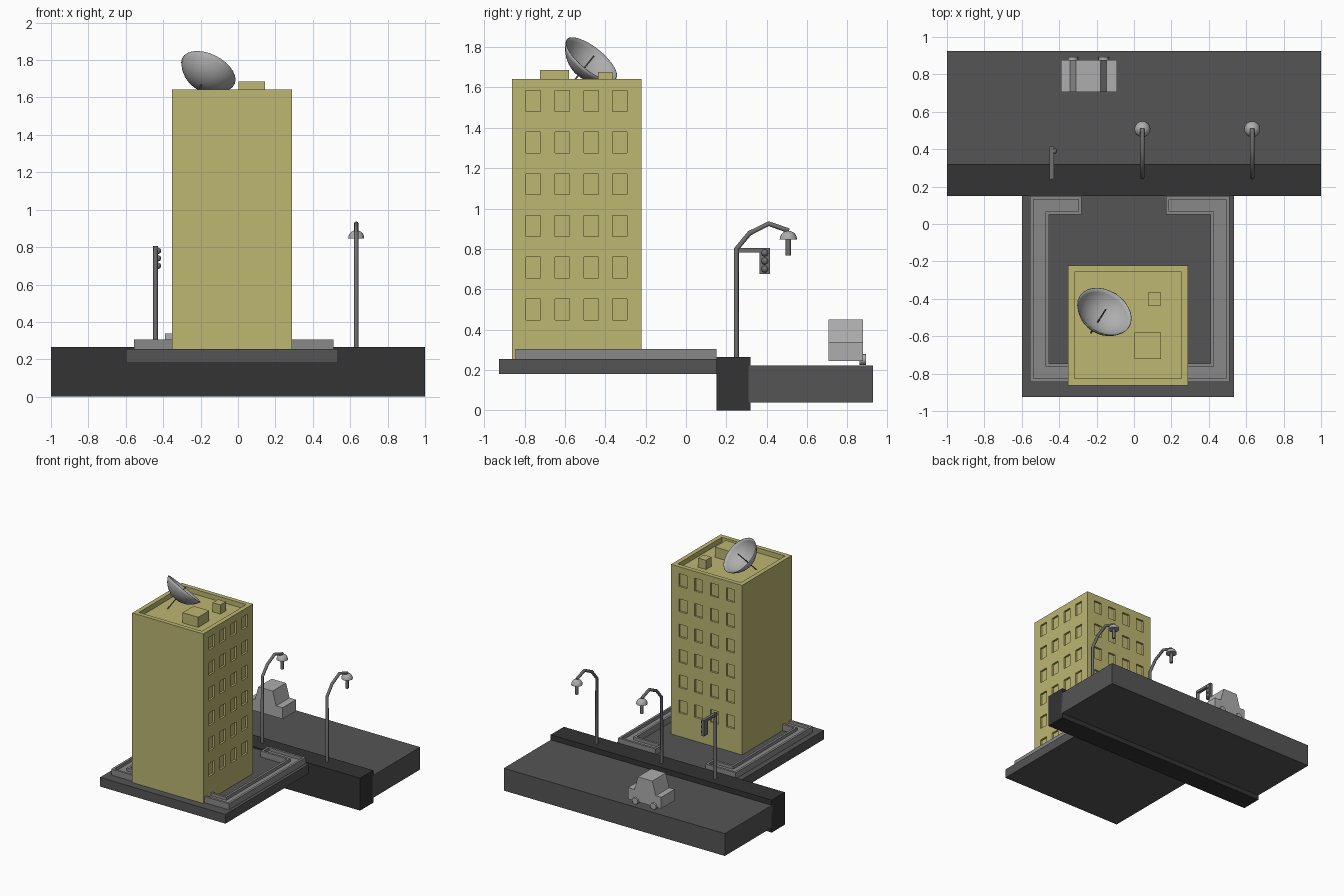
import bpy, bmesh, math
from mathutils import Vector, Matrix

if "Cube" in bpy.data.objects:
    bpy.data.objects.remove(bpy.data.objects["Cube"], do_unlink=True)


def material(name, r, g, b):
    m = bpy.data.materials.new(name)
    m.use_nodes = True
    m.diffuse_color = (r, g, b, 1)
    m.node_tree.nodes["Principled BSDF"].inputs["Base Color"].default_value = (r, g, b, 1)
    return m


OCHRE = material("ochre wall", 0.51, 0.47, 0.17)
ASPHALT = material("asphalt grey", 0.09, 0.09, 0.09)
KERB = material("dark kerb", 0.033, 0.033, 0.033)
STONE = material("planter grey", 0.25, 0.25, 0.25)
STEEL = material("pole grey", 0.16, 0.16, 0.16)
PALE = material("pale metal", 0.42, 0.42, 0.42)


def finish(name, bm, mat, smooth=False):
    bmesh.ops.recalc_face_normals(bm, faces=bm.faces)
    me = bpy.data.meshes.new(name)
    bm.to_mesh(me)
    bm.free()
    me.materials.append(mat)
    ob = bpy.data.objects.new(name, me)
    bpy.context.collection.objects.link(ob)
    if smooth:
        activate(ob)
        bpy.ops.object.shade_smooth_by_angle(angle=math.radians(40))
    return ob


def activate(ob):
    bpy.ops.object.select_all(action="DESELECT")
    ob.select_set(True)
    bpy.context.view_layer.objects.active = ob


def add_box(bm, x, y, z):
    """Add a box from three (low, high) ranges."""
    mid = Vector([sum(r) / 2 for r in (x, y, z)])
    size = [r[1] - r[0] for r in (x, y, z)]
    bmesh.ops.create_cube(bm, size=1, matrix=Matrix.Translation(mid) @ Matrix.Diagonal((*size, 1)))


def box(name, mat, x, y, z):
    bm = bmesh.new()
    add_box(bm, x, y, z)
    return finish(name, bm, mat)


def prism(name, mat, points, offset):
    """Extrude a flat outline along an offset."""
    bm = bmesh.new()
    face = bm.faces.new([bm.verts.new(p) for p in points])
    made = bmesh.ops.extrude_face_region(bm, geom=[face])["geom"]
    bmesh.ops.translate(bm, vec=offset, verts=[v for v in made if isinstance(v, bmesh.types.BMVert)])
    return finish(name, bm, mat)


def lathe(name, mat, profile, steps):
    """Spin an (r, z) profile round z."""
    bm = bmesh.new()
    verts = [bm.verts.new((r, 0, z)) for r, z in profile]
    edges = [bm.edges.new(pair) for pair in zip(verts, verts[1:])]
    bmesh.ops.spin(bm, geom=verts + edges, axis=(0, 0, 1), cent=(0, 0, 0),
                   angle=math.tau, steps=steps)
    bmesh.ops.remove_doubles(bm, verts=bm.verts, dist=0.0001)
    return finish(name, bm, mat, True)


def tube(name, mat, points, radius):
    cu = bpy.data.curves.new(name, "CURVE")
    cu.dimensions = "3D"
    cu.bevel_depth = radius
    cu.bevel_resolution = 2
    cu.use_fill_caps = True
    sp = cu.splines.new("POLY")
    sp.points.add(len(points) - 1)
    for p, co in zip(sp.points, points):
        p.co = (*co, 1)
    cu.materials.append(mat)
    ob = bpy.data.objects.new(name, cu)
    bpy.context.collection.objects.link(ob)
    return ob


def carve(target, cutter):
    mod = target.modifiers.new("carve", "BOOLEAN")
    mod.operation = "DIFFERENCE"
    mod.solver = "EXACT"
    mod.object = cutter
    activate(target)
    bpy.ops.object.modifier_apply(modifier=mod.name)
    bpy.data.objects.remove(cutter, do_unlink=True)


# Ground: road, kerb and plot
box("road", ASPHALT, (-1, 1), (0.31, 0.926), (0.04, 0.223))
box("kerb", KERB, (-1, 1), (0.15, 0.32), (0, 0.265))
box("plot", ASPHALT, (-0.6, 0.535), (-0.926, 0.15), (0.18, 0.255))


# Planter: open U-shaped band with a sunken channel
def band(name, inset, z, height):
    w = 0.1 - inset
    x0, x1, y0, y1 = -0.555 + inset, 0.51 - inset, -0.845 + inset, 0.15 - inset
    a, b = -0.28 - inset, 0.17 + inset
    xi0, xi1, yi0, yi1 = -0.555 + w, 0.51 - w, -0.845 + w, 0.15 - w
    outline = [(a, y1), (x0, y1), (x0, y0), (x1, y0), (x1, y1), (b, y1),
               (b, yi1), (xi1, yi1), (xi1, yi0), (xi0, yi0), (xi0, yi1), (a, yi1)]
    return prism(name, STONE, [(x, y, z) for x, y in outline], (0, 0, height))


planter = band("planter", 0, 0.25, 0.055)
carve(planter, band("planter_cutter", 0.018, 0.28, 0.1))

# Tower: windows on the left and back walls, sunken roof
X, Y, TOP = (-0.353, 0.29), (-0.863, -0.221), 1.642
tower = box("tower", OCHRE, X, Y, (0.25, TOP))
cut = bmesh.new()
for row in range(6):
    z = 0.5 + 0.2068 * row
    zr = (z - 0.052, z + 0.052)
    for col in range(4):
        off = (col - 1.5) * 0.143
        cy, cx = sum(Y) / 2 + off, sum(X) / 2 + off
        add_box(cut, (X[1] - 0.016, X[1] + 0.05), (cy - 0.036, cy + 0.036), zr)
        add_box(cut, (cx - 0.036, cx + 0.036), (Y[1] - 0.016, Y[1] + 0.05), zr)
add_box(cut, (X[0] + 0.036, X[1] - 0.036), (Y[0] + 0.036, Y[1] - 0.036), (TOP - 0.04, TOP + 0.1))
carve(tower, finish("tower_cutter", cut, OCHRE))
box("roof_vent_large", OCHRE, (0.004, 0.145), (-0.722, -0.58), (1.59, 1.686))
box("roof_vent_small", OCHRE, (0.075, 0.145), (-0.435, -0.365), (1.59, 1.677))

# Dish: shallow spherical bowl tilted to the sky, with a rod through it
axis = Vector((0.37, 0.58, 0.72)).normalized()
rim = Vector((-0.158, -0.468, 1.741))
radius, depth = 0.155, 0.1
ball = (radius ** 2 + depth ** 2) / (2 * depth)
sweep = math.asin(radius / ball)
bowl = [(ball * math.sin(sweep * i / 8), ball - depth - ball * math.cos(sweep * i / 8))
        for i in range(9)]
dish = lathe("dish", PALE, bowl, 28)
dish.matrix_world = Matrix.Translation(rim) @ axis.to_track_quat("Z", "Y").to_matrix().to_4x4()
shell = dish.modifiers.new("thickness", "SOLIDIFY")
shell.thickness = 0.004
shell.offset = 0
tube("dish_rod", STEEL, [rim - axis * 0.2, rim + axis * 0.02], 0.004)

# Street lamps
for side, x in (("right", 0.045), ("left", 0.632)):
    path = [(0.25, 0.25), (0.25, 0.8), (0.315, 0.878), (0.41, 0.925), (0.51, 0.89)]
    tube("lamp_post_" + side, STEEL, [(x, y, z) for y, z in path], 0.012)
    arc = [(0.043 * math.sin(a), 0.043 * math.cos(a))
           for a in (math.pi / 2 * i / 5 for i in range(6))]
    shade = lathe("lamp_shade_" + side, PALE, arc + [(0, 0)], 16)
    shade.location = (x, 0.507, 0.847)
    tube("lamp_bulb_" + side, STEEL, [(x, 0.507, 0.85), (x, 0.507, 0.767)], 0.013)

# Traffic light
sx = -0.441
tube("signal_post", STEEL, [(sx, 0.25, 0.25), (sx, 0.25, 0.805)], 0.013)
box("signal_arm", STEEL, (sx - 0.012, sx + 0.012), (0.24, 0.38), (0.782, 0.804))
box("signal_box", STEEL, (sx - 0.012, sx + 0.012), (0.364, 0.415), (0.675, 0.804))
for i in range(3):
    bm = bmesh.new()
    bmesh.ops.create_uvsphere(bm, u_segments=12, v_segments=8, radius=0.017,
                              matrix=Matrix.Translation((sx + 0.013, 0.39, 0.7 + 0.04 * i)))
    finish("signal_lens_%d" % (i + 1), bm, STEEL, True)

# Car: extruded side profile with two visible wheels
side = [(-0.39, 0.245), (-0.09, 0.245), (-0.09, 0.338), (-0.148, 0.338),
        (-0.18, 0.45), (-0.31, 0.45), (-0.342, 0.338), (-0.39, 0.338)]
prism("car_body", PALE, [(x, 0.705, z) for x, z in side], (0, 0.173, 0))
for name, x in (("front", -0.327), ("rear", -0.162)):
    tube("car_wheel_" + name, PALE, [(x, 0.86, 0.252), (x, 0.892, 0.252)], 0.027)
